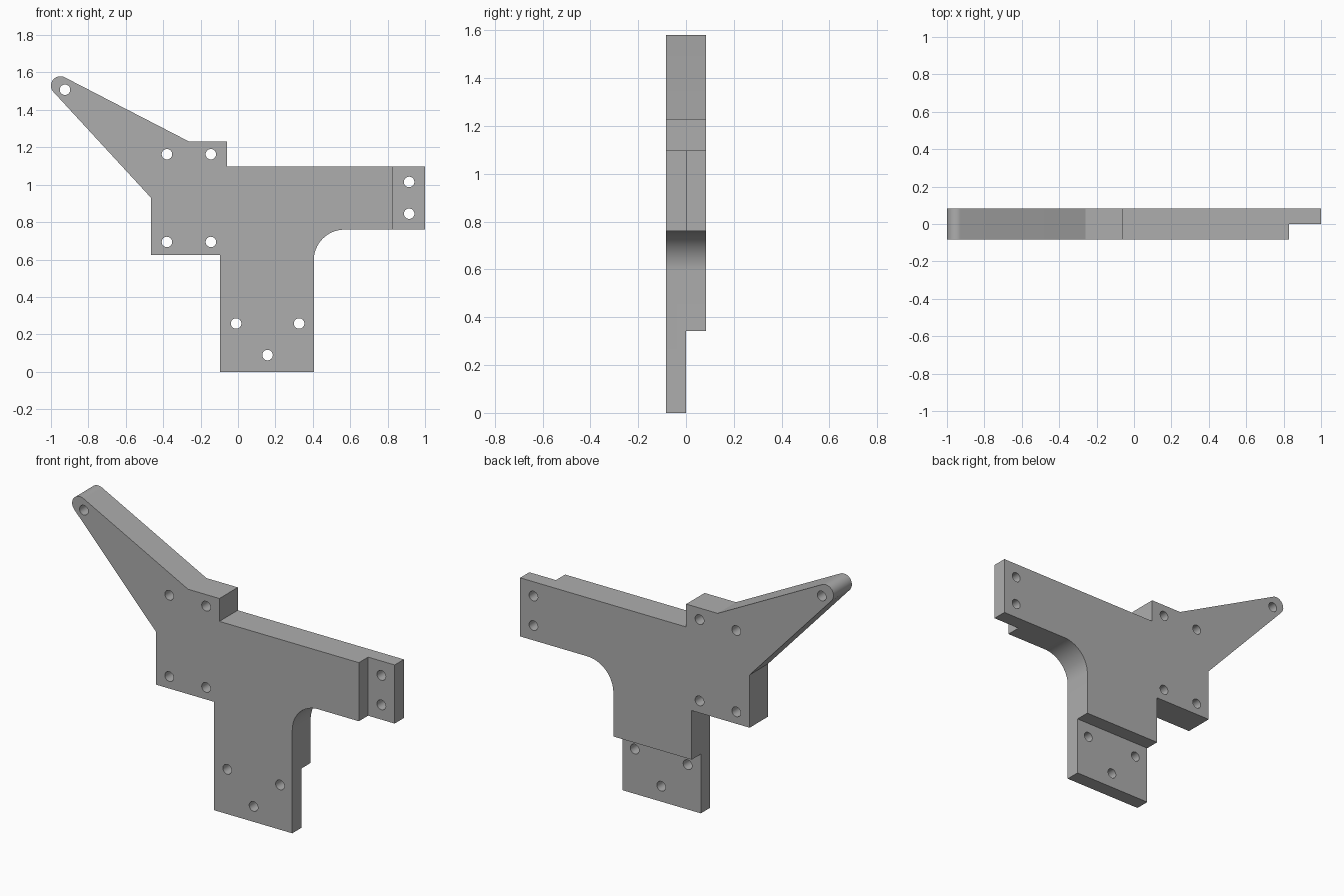
import bpy, bmesh
from math import radians, cos, sin
from mathutils import Matrix

if "Cube" in bpy.data.objects:
    bpy.data.objects.remove(bpy.data.objects["Cube"], do_unlink=True)

HALF = 0.084      # half of the plate thickness
HOLE_RADIUS = 0.028

grey = bpy.data.materials.new("plain_grey")
grey.use_nodes = True
colour = (0.42, 0.42, 0.42, 1)
grey.diffuse_color = colour
grey.node_tree.nodes["Principled BSDF"].inputs["Base Color"].default_value = colour


def arc(cx, cz, r, start, end, steps):
    angles = [radians(start + (end - start) * i / steps) for i in range(steps + 1)]
    return [(cx + r * cos(a), cz + r * sin(a)) for a in angles]


def make_object(name, bm):
    bmesh.ops.recalc_face_normals(bm, faces=bm.faces[:])
    mesh = bpy.data.meshes.new(name)
    bm.to_mesh(mesh)
    bm.free()
    mesh.materials.append(grey)
    obj = bpy.data.objects.new(name, mesh)
    bpy.context.collection.objects.link(obj)
    return obj


def cut(target, cutter):
    cutter.hide_render = True
    mod = target.modifiers.new(cutter.name, "BOOLEAN")
    mod.operation = "DIFFERENCE"
    mod.solver = "EXACT"
    mod.object = cutter
    bpy.context.view_layer.objects.active = target
    bpy.ops.object.modifier_apply(modifier=mod.name)
    bpy.data.objects.remove(cutter, do_unlink=True)


def box(name, low, high):
    bm = bmesh.new()
    bmesh.ops.create_cube(bm, size=1)
    for v in bm.verts:
        v.co = [l if c < 0 else h for c, l, h in zip(v.co, low, high)]
    return make_object(name, bm)


# Plate outline: leg, filleted arm, stepped shoulder, rounded lever tip
outline = [(-0.095, 0), (0.405, 0)]
outline += arc(0.57, 0.595, 0.165, 180, 90, 20)
outline += [(1, 0.76), (1, 1.098), (-0.06, 1.098), (-0.06, 1.23), (-0.26, 1.23)]
outline += arc(-0.95, 1.53, 0.05, 62.7, 223, 20)
outline += [(-0.465, 0.93), (-0.465, 0.625), (-0.095, 0.625)]

bm = bmesh.new()
face = bm.faces.new([bm.verts.new((x, -HALF, z)) for x, z in outline])
extruded = bmesh.ops.extrude_face_region(bm, geom=[face])["geom"]
moved = [g for g in extruded if isinstance(g, bmesh.types.BMVert)]
bmesh.ops.translate(bm, verts=moved, vec=(0, 2 * HALF, 0))
bracket = make_object("bracket_plate", bm)

# Half-thickness laps: back of the leg foot, front of the arm end
cut(bracket, box("foot_lap_cutter", (-0.3, 0, -0.2), (0.6, 0.3, 0.342)))
cut(bracket, box("arm_lap_cutter", (0.83, -0.3, 0.6), (1.2, 0, 1.3)))

# Bolt holes
holes = [(x, z) for x in (-0.38, -0.145) for z in (0.694, 1.163)]
holes += [(0.915, z) for z in (0.845, 1.015)]
holes += [(-0.01, 0.258), (0.327, 0.258), (0.158, 0.089), (-0.925, 1.508)]
bm = bmesh.new()
for x, z in holes:
    place = Matrix.Translation((x, 0, z)) @ Matrix.Rotation(radians(90), 4, "X")
    bmesh.ops.create_cone(bm, cap_ends=True, segments=32, radius1=HOLE_RADIUS,
                          radius2=HOLE_RADIUS, depth=0.5, matrix=place)
cut(bracket, make_object("hole_cutter", bm))

# Smooth the curved walls, keep the edges crisp
bpy.ops.object.select_all(action="DESELECT")
bracket.select_set(True)
bpy.context.view_layer.objects.active = bracket
bpy.ops.object.shade_smooth_by_angle(angle=radians(25))
